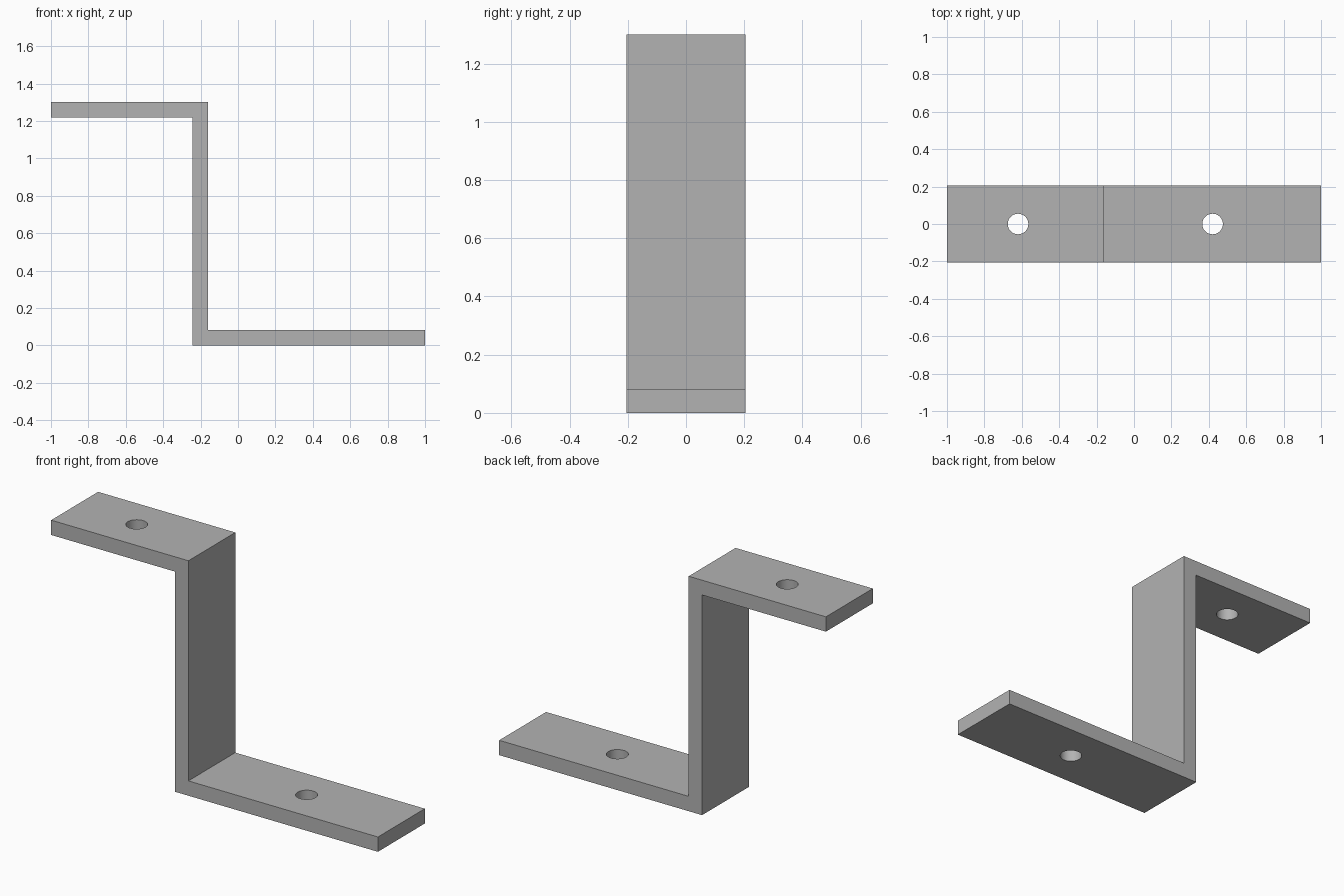
import bpy
import bmesh
import math

cube = bpy.data.objects.get("Cube")
if cube:
    bpy.data.objects.remove(cube, do_unlink=True)

THICK, HEIGHT, HALF_WIDTH = 0.082, 1.30, 0.205
WEB_LEFT, WEB_RIGHT = -0.242, -0.16
HOLE_RADIUS = 0.055

# Plain grey metal
metal = bpy.data.materials.new("grey_metal")
metal.use_nodes = True
colour = (0.45, 0.45, 0.45, 1)
metal.diffuse_color = colour
metal.node_tree.nodes["Principled BSDF"].inputs["Base Color"].default_value = colour


def make_object(name, bm):
    bmesh.ops.recalc_face_normals(bm, faces=bm.faces)
    mesh = bpy.data.meshes.new(name)
    bm.to_mesh(mesh)
    bm.free()
    mesh.materials.append(metal)
    obj = bpy.data.objects.new(name, mesh)
    bpy.context.collection.objects.link(obj)
    return obj


# Z-shaped strip: side profile extruded across the width
profile = [(-1, HEIGHT), (-1, HEIGHT - THICK), (WEB_LEFT, HEIGHT - THICK),
           (WEB_LEFT, 0), (1, 0), (1, THICK), (WEB_RIGHT, THICK), (WEB_RIGHT, HEIGHT)]
bm = bmesh.new()
side = bm.faces.new([bm.verts.new((x, -HALF_WIDTH, z)) for x, z in profile])
extruded = bmesh.ops.extrude_face_region(bm, geom=[side])["geom"]
bmesh.ops.translate(bm, vec=(0, 2 * HALF_WIDTH, 0),
                    verts=[v for v in extruded if isinstance(v, bmesh.types.BMVert)])
bracket = make_object("z_bracket", bm)

bpy.ops.object.select_all(action='DESELECT')
bpy.context.view_layer.objects.active = bracket
bracket.select_set(True)

# Screw holes through the upper and lower flanges
for name, x, z in (("upper_hole", -0.62, HEIGHT - THICK / 2),
                   ("lower_hole", 0.42, THICK / 2)):
    bm = bmesh.new()
    bmesh.ops.create_cone(bm, cap_ends=True, segments=48, radius1=HOLE_RADIUS,
                          radius2=HOLE_RADIUS, depth=THICK * 3)
    cutter = make_object(name + "_cutter", bm)
    cutter.location = (x, 0, z)
    cutter.hide_render = True
    cut = bracket.modifiers.new(name, 'BOOLEAN')
    cut.operation = 'DIFFERENCE'
    cut.solver = 'EXACT'
    cut.object = cutter
    bpy.context.view_layer.update()
    bpy.ops.object.modifier_apply(modifier=cut.name)
    bpy.data.objects.remove(cutter, do_unlink=True)

# Smooth hole walls, sharp bends
bpy.ops.object.shade_smooth_by_angle(angle=math.radians(30))
